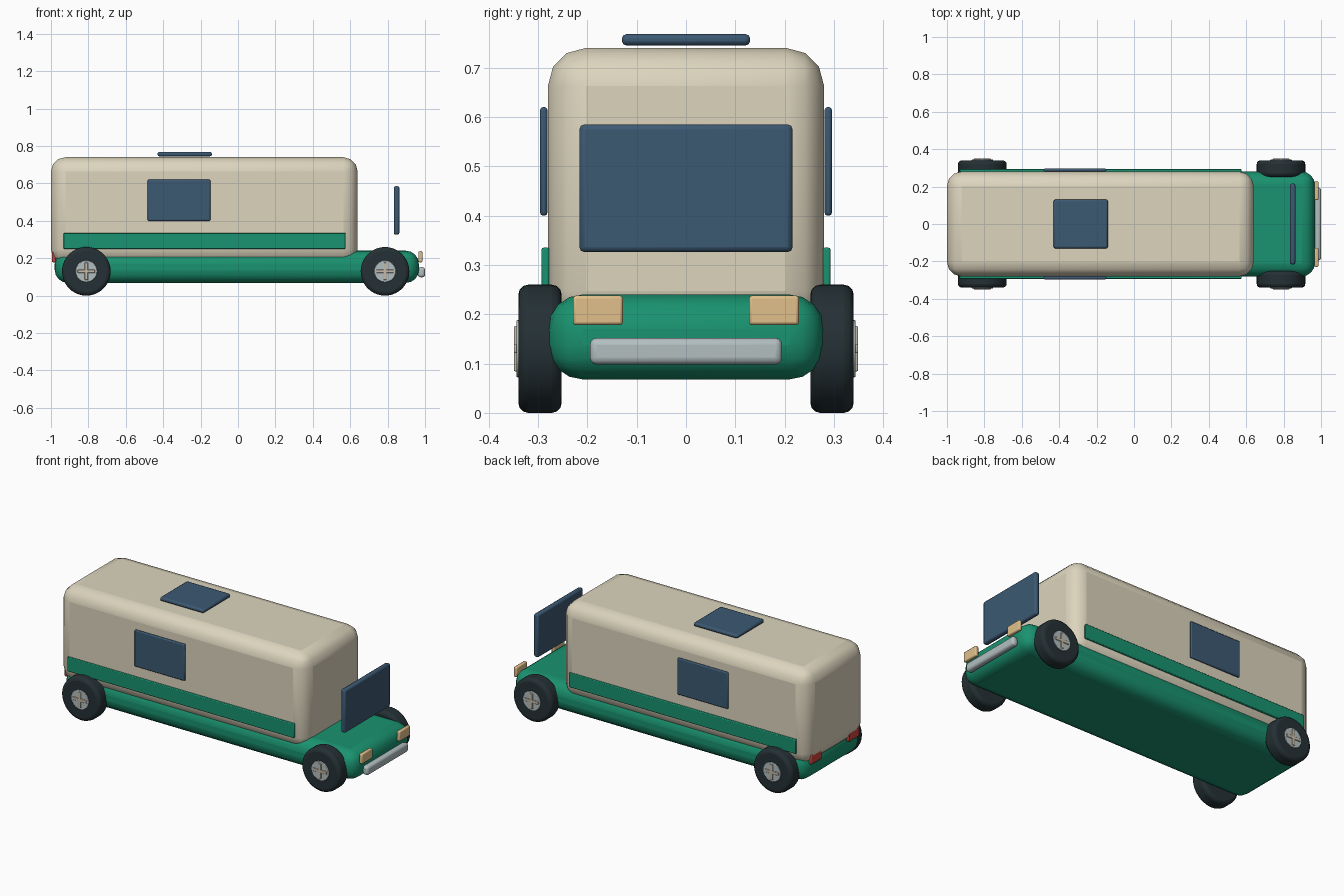
import bpy, bmesh
from math import radians, pi
from mathutils import Matrix

if "Cube" in bpy.data.objects:
    bpy.data.objects.remove(bpy.data.objects["Cube"])


def material(name, color):
    m = bpy.data.materials.new(name)
    m.diffuse_color = (*color, 1)
    m.use_nodes = True
    m.node_tree.nodes["Principled BSDF"].inputs["Base Color"].default_value = m.diffuse_color
    return m


CREAM = material("cream_paint", (0.72, 0.66, 0.51))
GREEN = material("green_paint", (0.01, 0.29, 0.16))
GLASS = material("dark_glass", (0.045, 0.10, 0.17))
RUBBER = material("rubber", (0.018, 0.03, 0.035))
STEEL = material("steel", (0.45, 0.52, 0.53))
AMBER = material("amber_lens", (0.75, 0.53, 0.26))
RED = material("red_lens", (0.6, 0.06, 0.05))
SPOKE = material("spoke_paint", (0.55, 0.5, 0.4))


def finish(name, bm, mat, bevel, segments):
    me = bpy.data.meshes.new(name)
    bm.to_mesh(me)
    bm.free()
    me.materials.append(mat)
    ob = bpy.data.objects.new(name, me)
    bpy.context.collection.objects.link(ob)
    if bevel:
        mod = ob.modifiers.new("bevel", "BEVEL")
        mod.width, mod.segments = bevel, segments
        mod.limit_method = "ANGLE"
        mod.angle_limit = radians(40)
    bpy.ops.object.select_all(action="DESELECT")
    bpy.context.view_layer.objects.active = ob
    ob.select_set(True)
    bpy.ops.object.shade_smooth_by_angle(angle=radians(40))
    return ob


def box(name, x, y, z, mat, bevel=0.006, segments=2):
    """Rounded box from (min, max) ranges."""
    bm = bmesh.new()
    size = [b - a for a, b in (x, y, z)]
    mid = [(a + b) / 2 for a, b in (x, y, z)]
    bmesh.ops.create_cube(bm, size=1, matrix=Matrix.Translation(mid) @ Matrix.Diagonal((*size, 1)))
    return finish(name, bm, mat, bevel, segments)


def disc(name, x, y, z, radius, mat, bevel, segments=3):
    """Cylinder lying along y, from (min, max) y range."""
    bm = bmesh.new()
    place = Matrix.Translation((x, sum(y) / 2, z)) @ Matrix.Rotation(pi / 2, 4, "X")
    bmesh.ops.create_cone(bm, cap_ends=True, segments=40, radius1=radius, radius2=radius,
                          depth=y[1] - y[0], matrix=place)
    return finish(name, bm, mat, bevel, segments)


def span(side, a, b):
    return tuple(sorted((side * a, side * b)))


# Main shells
box("chassis", (-0.98, 0.967), (-0.28, 0.28), (0.068, 0.24), GREEN, 0.07, 4)
box("cabin", (-1.0, 0.64), (-0.28, 0.28), (0.17, 0.74), CREAM, 0.077, 3)

# Glass panels and bumper
box("windscreen", (0.833, 0.863), (-0.216, 0.216), (0.326, 0.585), GLASS, 0.01)
box("roof_window", (-0.43, -0.14), (-0.13, 0.13), (0.745, 0.768), GLASS, 0.009)
box("bumper", (0.962, 1.0), (-0.195, 0.195), (0.098, 0.152), STEEL, 0.014, 3)

for side, label in ((-1, "front"), (1, "back")):
    # Side panels and lamps
    box(f"{label}_window", (-0.483, -0.148), span(side, 0.281, 0.296), (0.40, 0.62), GLASS)
    box(f"{label}_stripe", (-0.932, 0.575), span(side, 0.277, 0.293), (0.25, 0.335), GREEN, 0.004)
    box(f"{label}_headlight", (0.965, 0.986), span(side, 0.128, 0.229), (0.178, 0.238), AMBER)
    box(f"{label}_tail_light", (-0.995, -0.974), span(side, 0.128, 0.229), (0.178, 0.235), RED)

    # Wheels with hub and crossed spokes
    for x, end in ((-0.811, "rear"), (0.786, "fore")):
        wheel = f"{label}_{end}"
        disc(f"{wheel}_tyre", x, span(side, 0.252, 0.34), 0.13, 0.13, RUBBER, 0.02)
        disc(f"{wheel}_hub", x, span(side, 0.30, 0.344), 0.13, 0.058, STEEL, 0.003, 2)
        box(f"{wheel}_spoke_upright", (x - 0.009, x + 0.009), span(side, 0.335, 0.349),
            (0.084, 0.176), SPOKE, 0.003)
        box(f"{wheel}_spoke_level", (x - 0.046, x + 0.046), span(side, 0.335, 0.349),
            (0.121, 0.139), SPOKE, 0.003)
